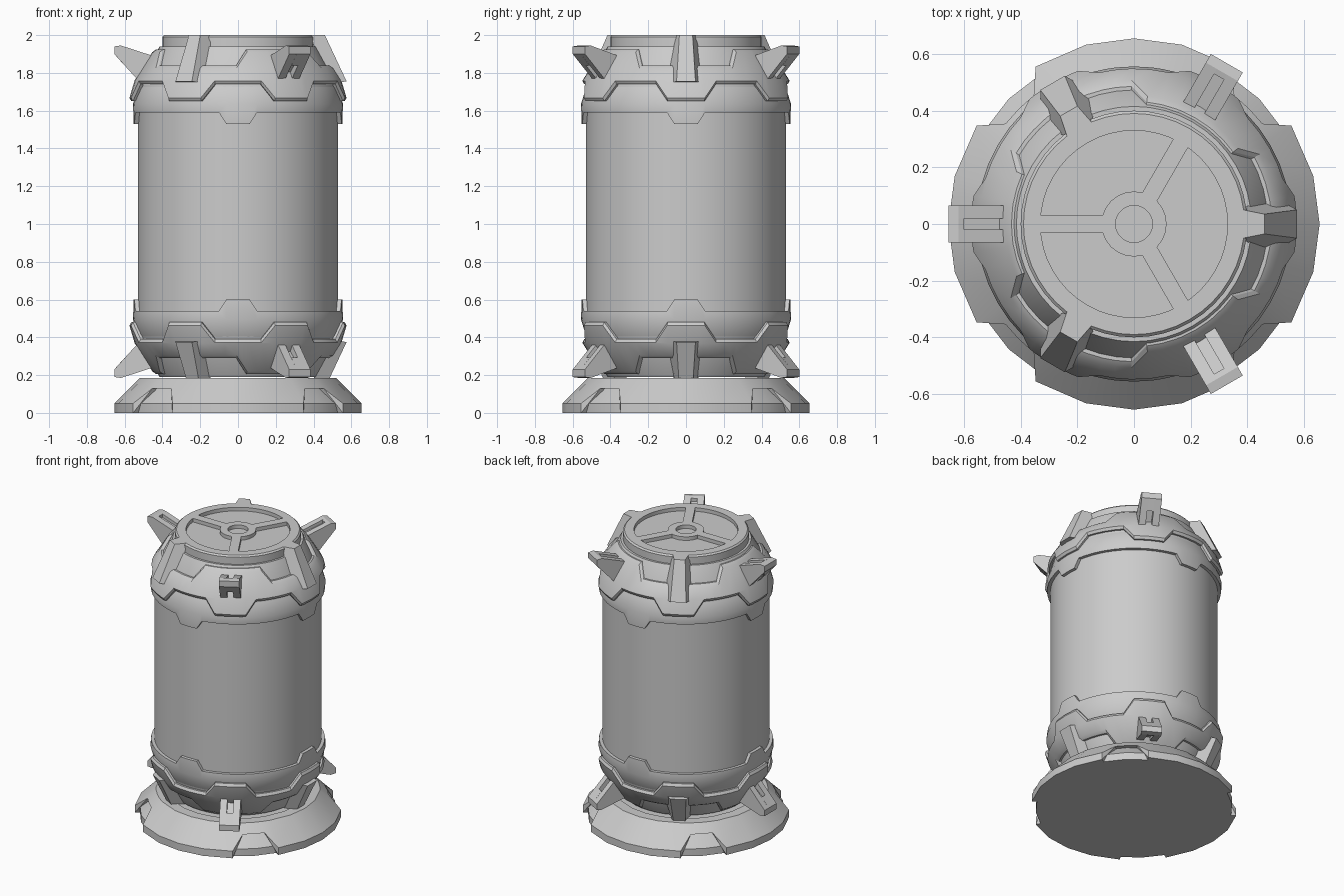
import bpy, bmesh
from math import radians, cos, sin
from mathutils import Matrix

if "Cube" in bpy.data.objects:
    bpy.data.objects.remove(bpy.data.objects["Cube"], do_unlink=True)

metal = bpy.data.materials.new("light_grey_metal")
metal.use_nodes = True
metal.diffuse_color = (0.6, 0.6, 0.6, 1)
metal.node_tree.nodes["Principled BSDF"].inputs["Base Color"].default_value = (0.6, 0.6, 0.6, 1)

FLIP = 2.13  # the lower collar is the upper one reflected: z -> FLIP - z


def finish(name, bm, smooth=True, flip=False):
    if flip:
        for v in bm.verts:
            v.co.z = FLIP - v.co.z
    bmesh.ops.remove_doubles(bm, verts=bm.verts, dist=0.0005)
    bmesh.ops.recalc_face_normals(bm, faces=bm.faces)
    mesh = bpy.data.meshes.new(name)
    bm.to_mesh(mesh)
    bm.free()
    mesh.materials.append(metal)
    ob = bpy.data.objects.new(name, mesh)
    bpy.context.collection.objects.link(ob)
    if smooth:
        bpy.ops.object.select_all(action='DESELECT')
        ob.select_set(True)
        bpy.context.view_layer.objects.active = ob
        bpy.ops.object.shade_smooth_by_angle(angle=radians(28))
    return ob


def lathe(name, profile, breaks=(), step=7.5, flip=False):
    """Revolve a closed (r, z) loop that may vary with the angle in degrees."""
    angles = set(breaks)
    for i in range(round(360 / step)):
        a = i * step
        if all(abs(a - b) > 2 for b in breaks):
            angles.add(a)
    bm = bmesh.new()
    rings = []
    for a in sorted(angles):
        c, s = cos(radians(a)), sin(radians(a))
        rings.append([bm.verts.new((r * c, r * s, z)) for r, z in profile(a)])
    for ring, nxt in zip(rings, rings[1:] + rings[:1]):
        for j in range(len(ring)):
            k = (j + 1) % len(ring)
            bm.faces.new((ring[j], nxt[j], nxt[k], ring[k]))
    return finish(name, bm, flip=flip)


def ramp(x, x0, x1, y0, y1):
    t = min(1, max(0, (x - x0) / (x1 - x0)))
    return y0 + (y1 - y0) * t


def offset(a, period, centre=0):
    """Angular distance to the nearest repeat."""
    return abs((a - centre + period / 2) % period - period / 2)


def repeats(period, centre, *offs):
    return sorted({(centre + i * period + s * o) % 360
                   for i in range(360 // period) for o in offs for s in (1, -1)})


def prism(bm, outline, y0, y1, angle):
    """Extrude an (r, z) outline sideways and turn it around the axis."""
    rot = Matrix.Rotation(radians(angle), 3, 'Z')
    a, b = [[bm.verts.new(rot @ v) for v in ((Vec(r, y, z)) for r, z in outline)] for y in (y0, y1)]
    bm.faces.new(a)
    bm.faces.new(b[::-1])
    for i in range(len(a)):
        k = (i + 1) % len(a)
        bm.faces.new((a[i], b[i], b[k], a[k]))


def Vec(x, y, z):
    return Matrix.Translation((x, y, z)).translation


# Main drum
lathe("drum", lambda a: [(0, 0.45), (0.53, 0.45), (0.53, 1.68), (0, 1.68)], step=5)


# Foot: recessed core and outer skirt with four trapezoid cutouts
def foot_radius(z):
    return ramp(z, 0.05, 0.185, 0.655, 0.52)


def skirt(a):
    c = ramp(offset(a, 90, 45), 7, 13, 0.13, 0)
    m = max(c, 0.05)
    return [(0.45, c), (foot_radius(c), c), (foot_radius(m), m), (0.52, 0.185), (0.45, 0.185)]


lathe("foot_core", lambda a: [(0, 0), (0.625, 0), (0.625, 0.05), (0.5, 0.18), (0, 0.18)], step=15)
lathe("foot_skirt", skirt, repeats(90, 45, 7, 13), step=15)


# Collar pieces, shared by both ends
def collar_radius(z):
    return ramp(z, 1.65, 1.76, 0.58, 0.548) if z < 1.76 else ramp(z, 1.76, 1.94, 0.548, 0.435)


def plate(a):
    low = ramp(offset(a, 60), 10, 17, 1.65, 1.74)
    top = ramp(offset(a, 120), 29, 36, 1.84, 1.925)
    r0, r1 = collar_radius(low), collar_radius(top)
    return [(r0 - 0.06, low), (r0 - 0.015, low), (collar_radius(low + 0.018), low + 0.018),
            (collar_radius(1.762), 1.762), (collar_radius(top - 0.015), top - 0.015),
            (r1 - 0.012, top), (r1 - 0.05, top)]


def band(a):
    low = ramp(offset(a, 90), 6.5, 10.5, 1.53, 1.59)
    return [(0.5, low), (0.552, low), (0.556, 1.635), (0.53, 1.72), (0.5, 1.77)]


def cone(a):
    return [(0, 1.66), (0.53, 1.66), (0.525, 1.75), (0.415, 1.94), (0, 1.94)]


FIN = [(0.42, 1.88), (0.62, 1.945), (0.655, 1.94), (0.655, 1.9), (0.51, 1.74), (0.42, 1.74)]
FIN_WEB = [(0.42, 1.86), (0.6, 1.915), (0.61, 1.885), (0.47, 1.76), (0.42, 1.76)]
FIN_TIP = [(0.6, 1.938), (0.62, 1.945), (0.655, 1.94), (0.655, 1.9), (0.6, 1.838)]

for end, flip in (("upper", False), ("lower", True)):
    lathe(end + "_band", band, repeats(90, 0, 6.5, 10.5), flip=flip)
    lathe(end + "_cone", cone, flip=flip)
    lathe(end + "_plate", plate, repeats(60, 0, 10, 17) + repeats(120, 0, 29, 36), flip=flip)
    for n, angle in enumerate((60, 180, 300), 1):
        # Slotted fin: two cheeks joined by a web and a tip
        bm = bmesh.new()
        for outline, y0, y1 in ((FIN, -0.065, -0.02), (FIN, 0.02, 0.065),
                                (FIN_WEB, -0.02, 0.02), (FIN_TIP, -0.02, 0.02)):
            prism(bm, outline, y0, y1, angle)
        finish(f"{end}_fin_{n}", bm, False, flip)
        # Tapered claw between the fins
        bm = bmesh.new()
        rot = Matrix.Rotation(radians(angle + 60), 3, 'Z')
        rings = []
        for z0, z1, ro, wo, ri, wi in ((1.755, 1.74, 0.575, 0.05, 0.46, 0.115),
                                       (2.0, 2.0, 0.46, 0.035, 0.385, 0.05)):
            pts = ((ro, -wo, z0), (ro, wo, z0), (ri, wi, z1), (ri, -wi, z1))
            rings.append([bm.verts.new(rot @ Vec(*p)) for p in pts])
        bm.faces.new(rings[0])
        bm.faces.new(rings[1])
        for j in range(4):
            k = (j + 1) % 4
            bm.faces.new((rings[0][j], rings[0][k], rings[1][k], rings[1][j]))
        finish(f"{end}_claw_{n}", bm, False, flip)

# Lid: sunken floor, rim, hub ring and three spokes
lathe("lid_floor", lambda a: [(0, 1.93), (0.39, 1.93), (0.39, 1.975), (0, 1.975)])
lathe("lid_rim", lambda a: [(0.33, 1.93), (0.4, 1.93), (0.4, 1.99), (0.39, 2), (0.33, 2)])
lathe("lid_hub", lambda a: [(0.065, 1.95), (0.115, 1.95), (0.115, 2), (0.065, 2)], step=15)
for n, angle in enumerate((60, 180, 300), 1):
    bm = bmesh.new()
    prism(bm, [(0.105, 1.95), (0.34, 1.95), (0.34, 2), (0.105, 2)], -0.03, 0.03, angle)
    finish(f"lid_spoke_{n}", bm, False)
